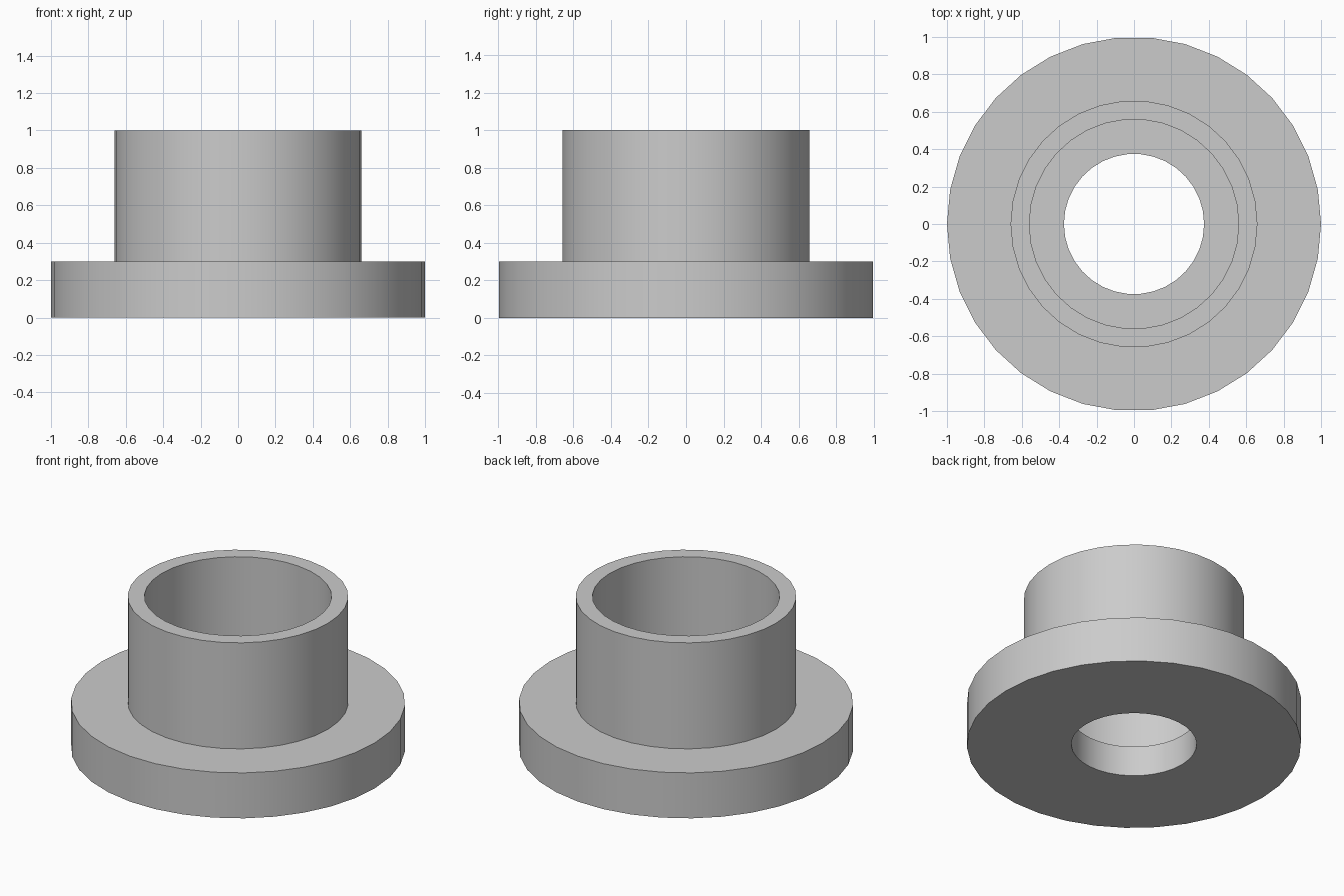
import bpy
import bmesh
from math import pi, radians
from mathutils import Matrix

cube = bpy.data.objects.get("Cube")
if cube:
    bpy.data.objects.remove(cube, do_unlink=True)

SIDES = 34

# Plain grey finish
grey = bpy.data.materials.new("plain_grey")
grey.use_nodes = True
colour = (0.6, 0.6, 0.6, 1)
grey.diffuse_color = colour
grey.node_tree.nodes["Principled BSDF"].inputs["Base Color"].default_value = colour


def lathe(name, profile):
    """Turn a closed (radius, height) profile around the z axis."""
    bm = bmesh.new()
    rings = []
    for i in range(SIDES):
        turn = Matrix.Rotation(2 * pi * i / SIDES, 3, "Z")
        rings.append([bm.verts.new(turn @ Matrix.Identity(3).col[0] * r
                                   + Matrix.Identity(3).col[2] * z) for r, z in profile])
    count = len(profile)
    for i in range(SIDES):
        here, after = rings[i], rings[(i + 1) % SIDES]
        for j in range(count):
            k = (j + 1) % count
            bm.faces.new((here[j], after[j], after[k], here[k]))
    bmesh.ops.recalc_face_normals(bm, faces=bm.faces)
    mesh = bpy.data.meshes.new(name)
    bm.to_mesh(mesh)
    bm.free()
    mesh.materials.append(grey)
    obj = bpy.data.objects.new(name, mesh)
    bpy.context.collection.objects.link(obj)
    bpy.ops.object.select_all(action="DESELECT")
    obj.select_set(True)
    bpy.context.view_layer.objects.active = obj
    bpy.ops.object.shade_smooth_by_angle(angle=radians(30))
    return obj


# Flanged bushing: wide flange, upright collar, stepped bore
lathe("flanged_bushing", [
    (0.375, 0.0), (1.0, 0.0), (1.0, 0.3),      # flange
    (0.66, 0.3), (0.66, 1.0),                  # collar outside
    (0.56, 1.0), (0.56, 0.2), (0.375, 0.2),    # counterbore and ledge
])
